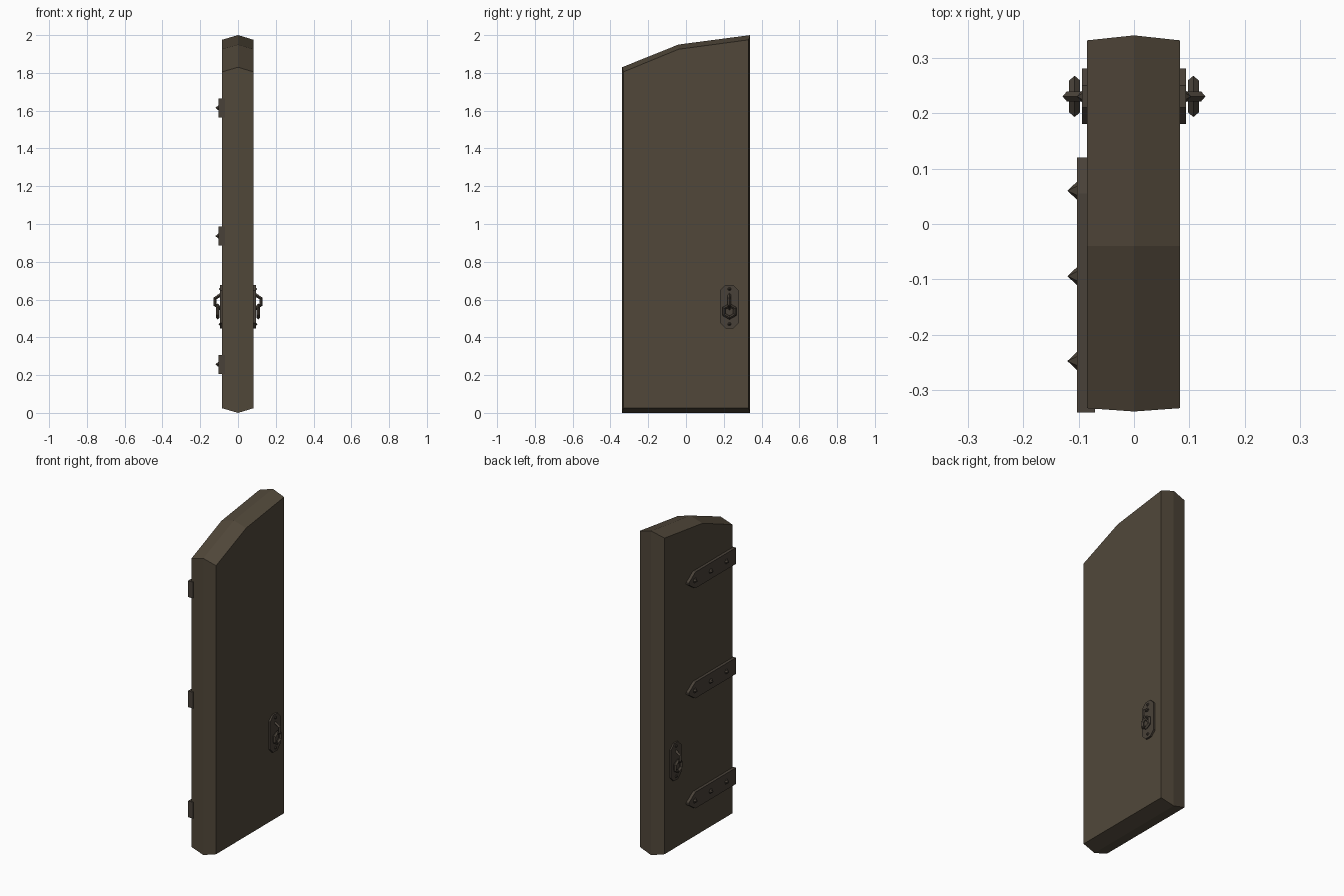
import bpy, bmesh, math
from mathutils import Matrix

if "Cube" in bpy.data.objects:
    bpy.data.objects.remove(bpy.data.objects["Cube"])


def material(name, rgb):
    m = bpy.data.materials.new(name)
    m.diffuse_color = (*rgb, 1)
    m.use_nodes = True
    m.node_tree.nodes["Principled BSDF"].inputs["Base Color"].default_value = m.diffuse_color
    return m


WOOD = material("dark_wood", (0.082, 0.064, 0.042))
IRON = material("dark_iron", (0.066, 0.053, 0.040))


def finish(bm, name, mat):
    bmesh.ops.recalc_face_normals(bm, faces=bm.faces)
    me = bpy.data.meshes.new(name)
    bm.to_mesh(me)
    bm.free()
    me.materials.append(mat)
    ob = bpy.data.objects.new(name, me)
    bpy.context.collection.objects.link(ob)
    return ob


def loft(name, mat, sections):
    """Join (x, [(y, z), ...]) outlines into one closed solid."""
    bm = bmesh.new()
    rings = [[bm.verts.new((x, y, z)) for y, z in pts] for x, pts in sections]
    for a, b in zip(rings, rings[1:]):
        n = len(a)
        for i in range(n):
            j = (i + 1) % n
            bm.faces.new((a[i], a[j], b[j], b[i]))
    bm.faces.new(rings[0])
    bm.faces.new(rings[-1])
    return finish(bm, name, mat)


def stud(name, x, y, z, radius, height, side):
    bm = bmesh.new()
    rot = Matrix.Rotation(side * math.pi / 2, 4, 'Y')
    mat = Matrix.Translation((x + side * height / 2, y, z)) @ rot
    bmesh.ops.create_cone(bm, cap_ends=True, segments=6, radius1=radius,
                          radius2=0, depth=height, matrix=mat)
    return finish(bm, name, IRON)


def sweep(name, path, y, r):
    """Diamond-section bar along a path of (x, z) points."""
    bm = bmesh.new()
    rings = []
    for i, (x, z) in enumerate(path):
        ax, az = path[max(i - 1, 0)]
        bx, bz = path[min(i + 1, len(path) - 1)]
        l = math.hypot(bx - ax, bz - az)
        nx, nz = -(bz - az) / l * r, (bx - ax) / l * r
        rings.append([bm.verts.new(p) for p in (
            (x + nx, y, z + nz), (x, y + r, z),
            (x - nx, y, z - nz), (x, y - r, z))])
    for a, b in zip(rings, rings[1:]):
        for i in range(4):
            j = (i + 1) % 4
            bm.faces.new((a[i], a[j], b[j], b[i]))
    bm.faces.new(rings[0])
    bm.faces.new(rings[-1])
    return finish(bm, name, IRON)


# Door slab with a ridge running round its edge
rim = [(-0.338, 0), (0.34, 0), (0.34, 2.0), (-0.04, 1.95), (-0.338, 1.83)]
face = [(-0.332, 0.025), (0.331, 0.025), (0.331, 1.975),
        (-0.04, 1.925), (-0.332, 1.805)]
loft("door_slab", WOOD, [(-0.085, face), (0, rim), (0.083, face)])

# Three pointed strap hinges with studs on the -x side
for n, z in enumerate((0.257, 0.936, 1.615)):
    h = 0.05
    strap = [(-0.34, z - h), (0.055, z - h), (0.12, z - 0.006),
             (0.12, z + 0.006), (0.055, z + h), (-0.34, z + h)]
    loft(f"hinge_strap_{n}", IRON, [(-0.103, strap), (-0.07, strap)])
    for k, y in enumerate((-0.247, -0.094, 0.06)):
        stud(f"hinge_stud_{n}_{k}", -0.102, y, z, 0.017, 0.018, -1)

# Ring handle on both sides
Y = 0.23
for side, tag in ((1, "right"), (-1, "left")):
    plate = [(Y - 0.05, 0.477), (Y - 0.02, 0.447), (Y + 0.02, 0.447),
             (Y + 0.05, 0.477), (Y + 0.05, 0.648), (Y + 0.02, 0.678),
             (Y - 0.02, 0.678), (Y - 0.05, 0.648)]
    loft(f"handle_plate_{tag}", IRON,
         [(side * 0.078, plate), (side * 0.094, plate)])
    for k, z in enumerate((0.47, 0.656)):
        stud(f"plate_stud_{tag}_{k}", side * 0.093, Y, z, 0.011, 0.01, side)
    # staple holding the ring
    path = [(0.088, 0.628), (0.121, 0.606), (0.121, 0.572), (0.088, 0.55)]
    sweep(f"ring_staple_{tag}", [(side * x, z) for x, z in path], Y, 0.009)
    # six-sided ring
    bpy.ops.mesh.primitive_torus_add(
        major_segments=6, minor_segments=4, major_radius=0.033,
        minor_radius=0.01, location=(side * 0.107, Y, 0.537),
        rotation=(0, math.pi / 2, 0))
    ring = bpy.context.object
    ring.name = f"handle_ring_{tag}"
    ring.data.materials.append(IRON)
